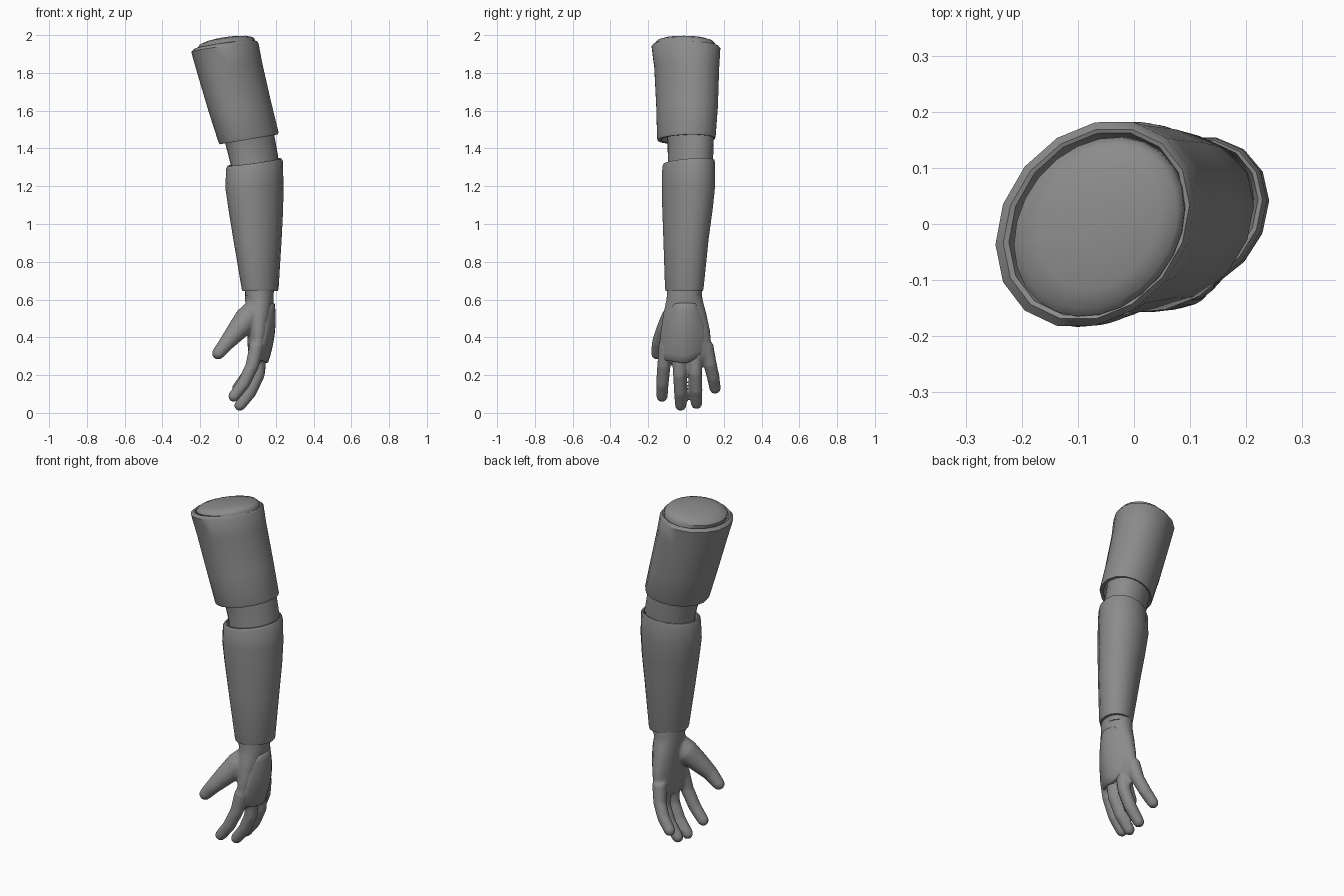
import bpy, bmesh, math
from mathutils import Vector

if "Cube" in bpy.data.objects:
    bpy.data.objects.remove(bpy.data.objects["Cube"])

grey = bpy.data.materials.new("plain grey")
grey.diffuse_color = (0.26, 0.26, 0.26, 1)
grey.use_nodes = True
grey.node_tree.nodes["Principled BSDF"].inputs["Base Color"].default_value = grey.diffuse_color


def finish(name, bm, angle=40):
    bmesh.ops.recalc_face_normals(bm, faces=bm.faces)
    me = bpy.data.meshes.new(name)
    bm.to_mesh(me)
    bm.free()
    me.materials.append(grey)
    ob = bpy.data.objects.new(name, me)
    bpy.context.collection.objects.link(ob)
    bpy.context.view_layer.objects.active = ob
    ob.select_set(True)
    bpy.ops.object.shade_smooth_by_angle(angle=math.radians(angle))
    ob.select_set(False)
    return ob


def bridge(bm, rings, caps=True):
    for a, b in zip(rings, rings[1:]):
        n = len(a)
        for i in range(n):
            bm.faces.new((a[i], a[(i + 1) % n], b[(i + 1) % n], b[i]))
    if caps:
        bm.faces.new(rings[0])
        bm.faces.new(rings[-1])


def loft(bm, sections, sides=16, skew=0.2, caps=True):
    """Sections are (cx, cy, cz, rx, ry, slope_x, slope_y), skewed ellipses."""
    rings = []
    for cx, cy, cz, rx, ry, sx, sy in sections:
        ring = []
        for i in range(sides):
            t = math.tau * i / sides
            dx, dy = rx * math.cos(t), ry * math.sin(t + skew)
            ring.append(bm.verts.new((cx + dx, cy + dy, cz + sx * dx + sy * dy)))
        rings.append(ring)
    bridge(bm, rings, caps)


def tube(bm, pts, radii, sides=14):
    """Tapered finger with rounded tip."""
    pts = [Vector(p) for p in pts]
    d = (pts[-1] - pts[-2]).normalized()
    r = radii[-1]
    end = pts[-1]
    radii = list(radii)
    for k in (0.5, 0.85, 0.98):
        pts.append(end + d * r * k)
        radii.append(r * math.sqrt(1 - k * k))
    rings = []
    for i, p in enumerate(pts):
        t = (pts[min(i + 1, len(pts) - 1)] - pts[max(i - 1, 0)]).normalized()
        u = t.cross(Vector((0, 1, 0))).normalized()
        v = t.cross(u)
        rings.append([bm.verts.new(p + radii[i] * (u * math.cos(a) + v * math.sin(a)))
                      for a in (math.tau * j / sides for j in range(sides))])
    bridge(bm, rings)


# Inner arm with domed shoulder end
bm = bmesh.new()
dome = [(0.05, 1.99), (0.35, 1.988), (0.7, 1.981), (0.92, 1.970), (1.0, 1.955)]
loft(bm, [(-.062, -.005, z, .152 * k, .16 * k, .15, -.04) for k, z in dome] + [
    (-.05, 0, 1.88, .148, .155, .14, 0),
    (.05, .02, 1.50, .134, .126, .15, 0),
    (.064, .024, 1.44, .130, .122, .15, 0),
    (.086, .024, 1.34, .127, .120, .13, 0),
    (.09, .012, 1.20, .125, .118, .05, 0),
    (.115, -.008, .75, .082, .09, 0, 0),
    (.113, -.008, .62, .075, .088, 0, 0)], sides=24)
finish("arm", bm)

# Upper arm sleeve
bm = bmesh.new()
loft(bm, [
    (-.06, -.002, 1.90, .145, .15, .14, -.06),
    (-.066, 0, 1.945, .157, .165, .14, -.06),
    (-.067, 0, 1.948, .166, .172, .14, -.06),
    (-.069, 0, 1.932, .178, .185, .14, -.06),
    (-.045, .004, 1.83, .173, .175, .145, -.03),
    (.010, .006, 1.62, .165, .166, .16, 0),
    (.055, .002, 1.462, .159, .158, .17, 0),
    (.058, .002, 1.448, .154, .153, .17, 0),
    (.058, .006, 1.450, .138, .138, .17, 0),
    (.05, .015, 1.49, .132, .125, .17, 0)], caps=False)
finish("upper_arm_sleeve", bm)

# Forearm sleeve
bm = bmesh.new()
loft(bm, [
    (.086, .02, 1.28, .124, .117, .13, 0),
    (.087, .018, 1.328, .134, .130, .13, .05),
    (.087, .016, 1.328, .142, .136, .13, .05),
    (.087, .014, 1.312, .150, .142, .13, .05),
    (.087, .013, 1.20, .154, .144, .06, 0),
    (.094, .008, 1.08, .145, .136, 0, 0),
    (.103, 0, .92, .128, .122, 0, 0),
    (.117, -.009, .66, .098, .104, 0, 0),
    (.117, -.009, .645, .094, .100, 0, 0),
    (.116, -.009, .645, .080, .090, 0, 0),
    (.115, -.009, .70, .076, .085, 0, 0)], caps=False)
finish("forearm_sleeve", bm)

# Hand: palm, thumb and four fingers fused into one skin
bm = bmesh.new()
loft(bm, [
    (.113, -.008, .68, .076, .090, 0, 0),
    (.113, -.008, .60, .076, .096, 0, 0),
    (.112, -.006, .52, .070, .116, 0, 0),
    (.110, -.003, .43, .062, .132, 0, 0),
    (.105, -.003, .35, .054, .138, 0, 0),
    (.102, -.003, .30, .044, .135, 0, 0),
    (.100, -.003, .27, .028, .115, 0, 0)], sides=24, skew=0)
tube(bm, [(.09, -.04, .56), (.05, -.065, .50), (-.005, -.105, .435),
          (-.060, -.140, .37), (-.105, -.152, .315)], [.05, .068, .056, .042, .034])
fingers = [
    [(.10, -.105, .36), (.075, -.117, .25), (.030, -.125, .155), (-.022, -.127, .088)],
    [(.115, -.038, .34), (.106, -.033, .20), (.065, -.030, .11), (.010, -.028, .040)],
    [(.115, .045, .34), (.108, .049, .21), (.068, .054, .12), (.015, .056, .050)],
    [(.098, .105, .36), (.080, .127, .26), (.045, .144, .19), (-.002, .154, .130)],
]
for path in fingers:
    tube(bm, path, [.040, .036, .034, .031])
hand = finish("hand", bm, 180)
mod = hand.modifiers.new("fuse", 'REMESH')
mod.mode = 'VOXEL'
mod.voxel_size = 0.009
mod.use_smooth_shade = True
mod = hand.modifiers.new("soften", 'SMOOTH')
mod.factor = 0.5
mod.iterations = 5

# Curved guard plate on the back of the hand
bm = bmesh.new()
cols, rows = 10, 8
grid = []
for j in range(rows + 1):
    v = j / rows
    row = []
    for i in range(cols + 1):
        u = 2 * i / cols - 1
        half = .094 + .046 * v
        y = -.006 + .001 * v + half * u
        top = .583 - .05 * max(0, (abs(u) - .6) / .4)
        low = .262 + (.021 if u < 0 else .063) * max(0, abs(u) - .1) / .9
        z = top + (low - top) * v
        x = .194 + .04 * v - .076 * v * v - (.055 + .008 * v) * u * u
        row.append(bm.verts.new((x, y, z)))
    grid.append(row)
for j in range(rows):
    for i in range(cols):
        bm.faces.new((grid[j][i], grid[j + 1][i], grid[j + 1][i + 1], grid[j][i + 1]))
plate = finish("hand_guard", bm, 35)
mod = plate.modifiers.new("thickness", 'SOLIDIFY')
mod.thickness = 0.03
mod.offset = -1
mod = plate.modifiers.new("edge", 'BEVEL')
mod.width = 0.006
mod.segments = 1
mod.limit_method = 'ANGLE'
mod.angle_limit = math.radians(50)
